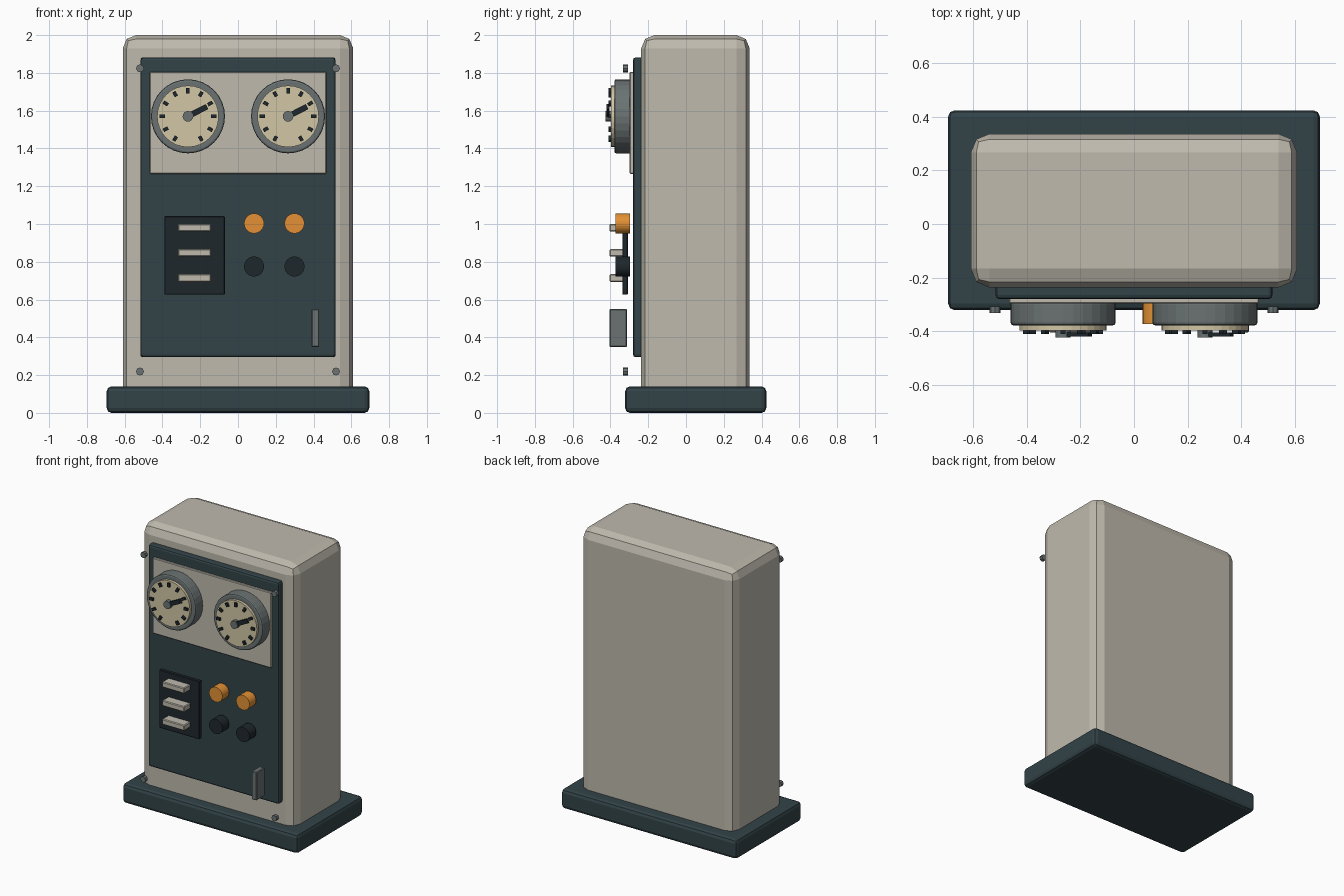
import bpy, bmesh, math
from mathutils import Matrix, Vector

if "Cube" in bpy.data.objects:
    bpy.data.objects.remove(bpy.data.objects["Cube"])


def mat(name, rgb):
    m = bpy.data.materials.new(name)
    m.diffuse_color = (*rgb, 1)
    m.use_nodes = True
    m.node_tree.nodes["Principled BSDF"].inputs["Base Color"].default_value = m.diffuse_color
    return m


SHELL = mat("warm_grey", (0.52, 0.49, 0.42))
TEAL = mat("dark_teal", (0.032, 0.056, 0.065))
METAL = mat("metal", (0.147, 0.171, 0.171))
AMBER = mat("amber", (0.76, 0.28, 0.035))
CREAM = mat("cream", (0.645, 0.565, 0.376))
BLACK = mat("black", (0.013, 0.02, 0.025))


def finish(name, bm, material, bevel, segments):
    bmesh.ops.recalc_face_normals(bm, faces=bm.faces)
    mesh = bpy.data.meshes.new(name)
    bm.to_mesh(mesh)
    bm.free()
    mesh.materials.append(material)
    ob = bpy.data.objects.new(name, mesh)
    bpy.context.collection.objects.link(ob)
    if bevel:
        b = ob.modifiers.new("bevel", 'BEVEL')
        b.width, b.segments = bevel, segments
        b.limit_method, b.angle_limit = 'ANGLE', math.radians(40)
    return ob


def box(name, x, y, z, material, bevel=0, segments=2):
    """Box from (min, max) ranges."""
    bm = bmesh.new()
    size = [r[1] - r[0] for r in (x, y, z)]
    mid = Vector([(r[0] + r[1]) / 2 for r in (x, y, z)])
    bmesh.ops.create_cube(bm, size=1, matrix=Matrix.Translation(mid) @ Matrix.Diagonal((*size, 1)))
    return finish(name, bm, material, bevel, segments)


def disc(name, x, z, r, y, material, sides=32, bevel=0):
    """Cylinder facing the front, spanning the y range."""
    bm = bmesh.new()
    m = Matrix.Translation((x, (y[0] + y[1]) / 2, z)) @ Matrix.Rotation(math.pi / 2, 4, 'X')
    bmesh.ops.create_cone(bm, cap_ends=True, segments=sides, radius1=r, radius2=r,
                          depth=y[1] - y[0], matrix=m)
    return finish(name, bm, material, bevel, 2)


def radial_bars(name, x, z, angles, r, y, width, material):
    """Bars lying on a dial, each running from r[0] to r[1] at an angle."""
    bm = bmesh.new()
    for a in angles:
        m = (Matrix.Translation((x, (y[0] + y[1]) / 2, z)) @ Matrix.Rotation(-a, 4, 'Y')
             @ Matrix.Translation(((r[0] + r[1]) / 2, 0, 0))
             @ Matrix.Diagonal((r[1] - r[0], y[1] - y[0], width, 1)))
        bmesh.ops.create_cube(bm, size=1, matrix=m)
    return finish(name, bm, material, 0, 1)


# Cabinet
box("base_plinth", (-0.695, 0.695), (-0.322, 0.425), (0, 0.14), TEAL, 0.025)
box("cabinet_body", (-0.61, 0.61), (-0.237, 0.337), (0.005, 2.0), SHELL, 0.07)
box("front_panel", (-0.517, 0.517), (-0.281, -0.22), (0.295, 1.882), TEAL, 0.015)
box("gauge_plate", (-0.468, 0.468), (-0.298, -0.27), (1.266, 1.806), SHELL, 0.004, 1)

# Gauges
tick_angles = [math.radians(90 + 30 * i) for i in range(-5, 6)]
for side, x in (("left", -0.265), ("right", 0.265)):
    z = 1.57
    disc(side + "_gauge_bezel", x, z, 0.196, (-0.379, -0.29), METAL, 32, 0.01)
    disc(side + "_gauge_dial", x, z, 0.163, (-0.398, -0.37), CREAM)
    radial_bars(side + "_gauge_ticks", x, z, tick_angles, (0.122, 0.15), (-0.411, -0.395), 0.019, BLACK)
    radial_bars(side + "_gauge_needle", x, z, [math.radians(27)], (0.0, 0.113), (-0.42, -0.405), 0.03, BLACK)
    disc(side + "_gauge_hub", x, z, 0.028, (-0.425, -0.395), METAL, 16)

# Switch bank
box("switch_plate", (-0.39, -0.07), (-0.337, -0.308), (0.626, 1.042), BLACK, 0.004, 1)
for i, z in enumerate((0.98, 0.847, 0.714)):
    box(f"switch_key_{i + 1}", (-0.318, -0.143), (-0.405, -0.33), (z - 0.02, z + 0.02), SHELL, 0.005, 1)

# Push buttons
for row, z, m in (("upper", 1.003, AMBER), ("lower", 0.775, BLACK)):
    for side, x in (("left", 0.085), ("right", 0.299)):
        disc(f"{row}_{side}_button", x, z, 0.053, (-0.373, -0.297), m, 24)

# Door handle
box("door_handle", (0.389, 0.43), (-0.405, -0.312), (0.348, 0.55), METAL, 0.005, 1)

# Corner screws
for x in (-0.519, 0.519):
    for z in (0.219, 1.824):
        disc("corner_screw", x, z, 0.021, (-0.333, -0.308), METAL, 8)
